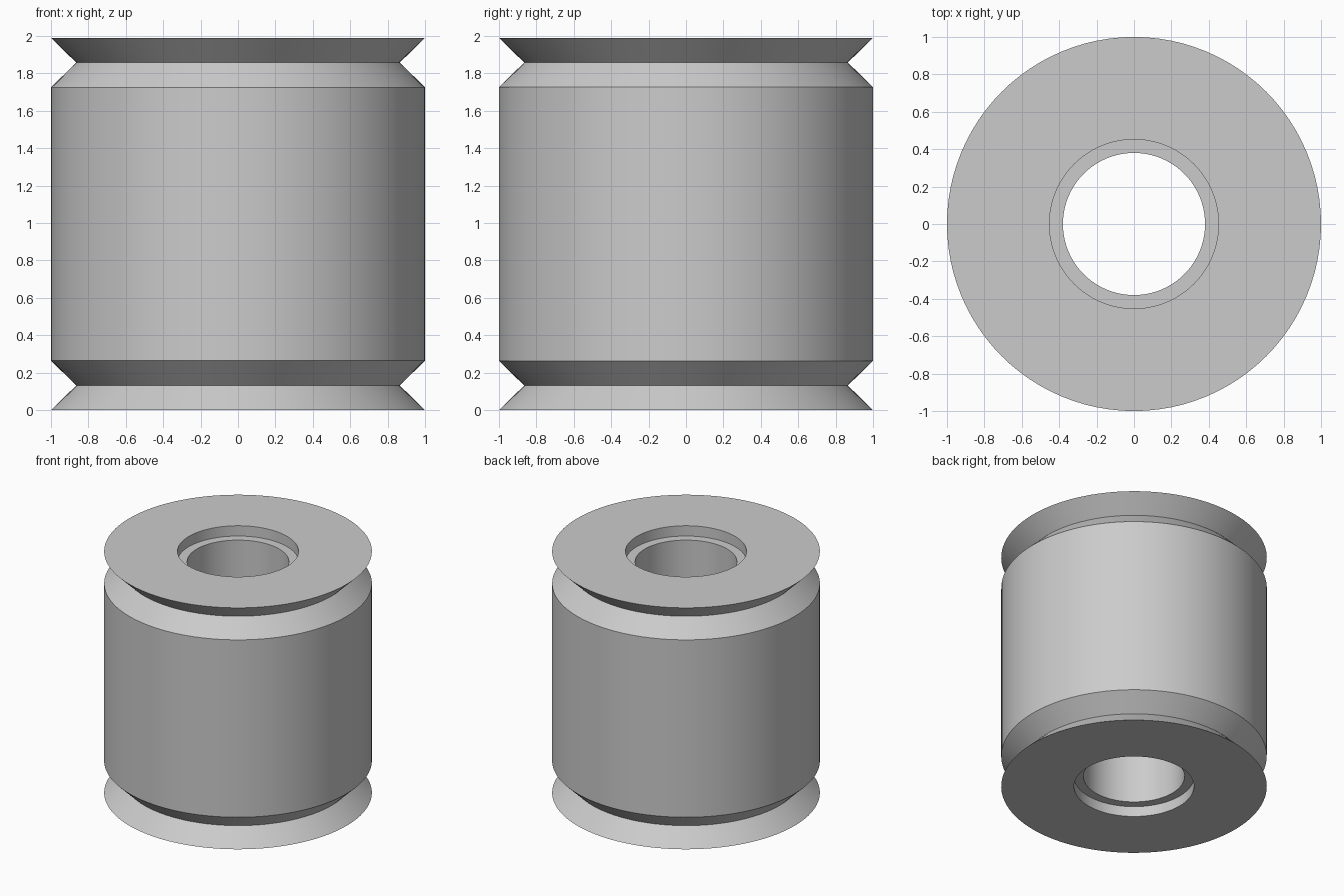
import bpy
import bmesh
import math
from mathutils import Vector

cube = bpy.data.objects.get("Cube")
if cube:
    bpy.data.objects.remove(cube, do_unlink=True)

SEGMENTS = 96
HEIGHT = 1.99
OUTER, GROOVE, BORE, RECESS = 1.0, 0.865, 0.38, 0.452

# Plain grey for the whole roller
grey = bpy.data.materials.new("plain_grey")
grey.use_nodes = True
colour = (0.6, 0.6, 0.6, 1)
grey.diffuse_color = colour
grey.node_tree.nodes["Principled BSDF"].inputs["Base Color"].default_value = colour

# Lower half of the section: bore, recess, end face, V groove, outer wall
lower = [(BORE, 0.085), (RECESS, 0.085), (RECESS, 0), (OUTER, 0),
         (GROOVE, 0.132), (OUTER, 0.264)]
section = lower + [(r, HEIGHT - z) for r, z in reversed(lower)]

# Revolve the closed section around the z axis
bm = bmesh.new()
verts = [bm.verts.new((r, 0, z)) for r, z in section]
edges = [bm.edges.new((v, verts[(i + 1) % len(verts)])) for i, v in enumerate(verts)]
bmesh.ops.spin(bm, geom=verts + edges, cent=Vector(), axis=Vector((0, 0, 1)),
               angle=math.tau, steps=SEGMENTS, use_merge=False)
bmesh.ops.remove_doubles(bm, verts=bm.verts, dist=0.0001)
bmesh.ops.recalc_face_normals(bm, faces=bm.faces)
mesh = bpy.data.meshes.new("grooved_roller")
bm.to_mesh(mesh)
bm.free()
mesh.materials.append(grey)

roller = bpy.data.objects.new("grooved_roller", mesh)
bpy.context.collection.objects.link(roller)

# Smooth round walls with crisp rims
bpy.ops.object.select_all(action="DESELECT")
roller.select_set(True)
bpy.context.view_layer.objects.active = roller
bpy.ops.object.shade_smooth_by_angle(angle=math.radians(30))
